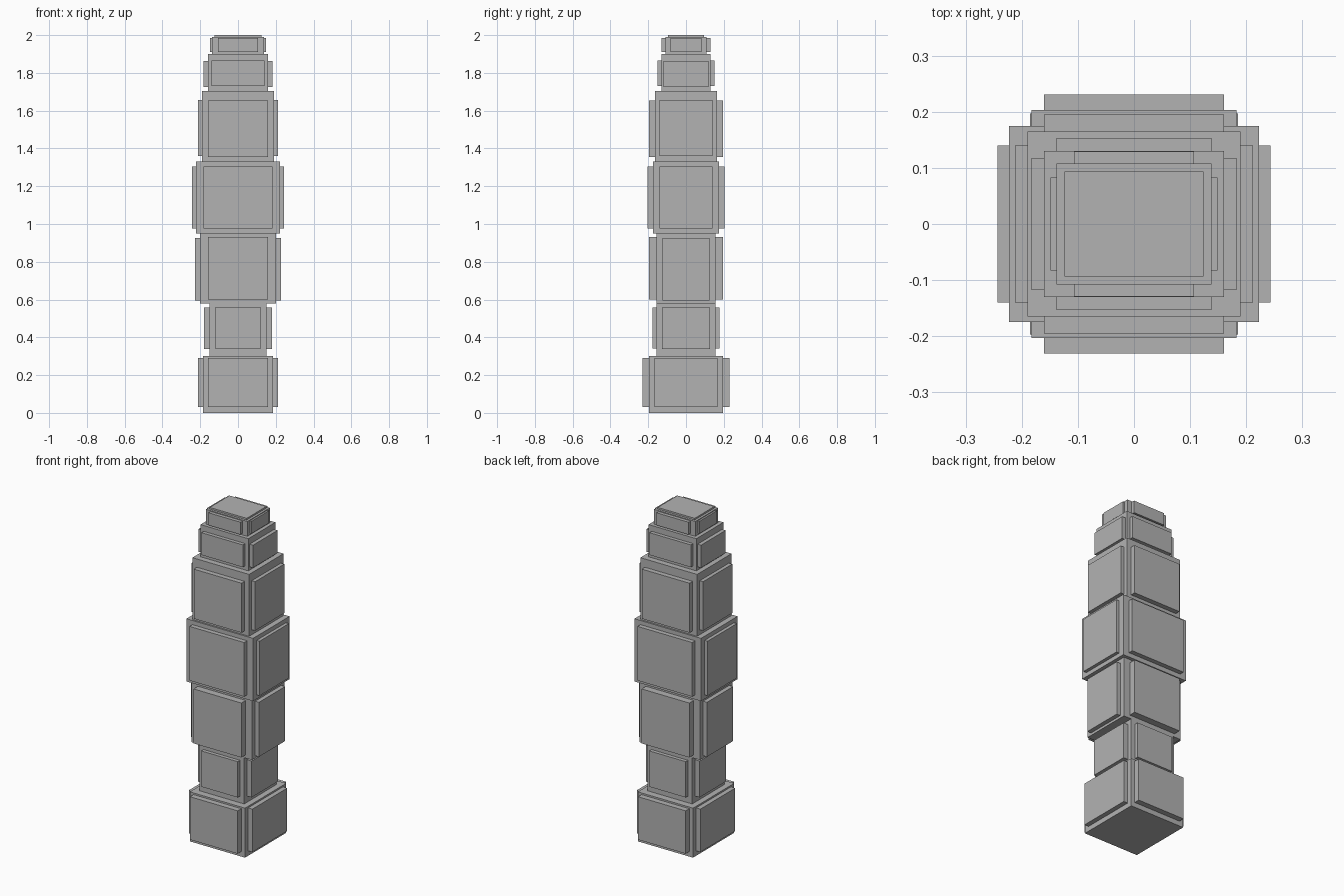
import bpy
import bmesh
from mathutils import Matrix, Vector

cube = bpy.data.objects.get("Cube")
if cube:
    bpy.data.objects.remove(cube, do_unlink=True)

stone = bpy.data.materials.new("stone_grey")
stone.use_nodes = True
GREY = (0.45, 0.45, 0.45, 1)
stone.diffuse_color = GREY
stone.node_tree.nodes["Principled BSDF"].inputs["Base Color"].default_value = GREY


def add_blocks(name, boxes):
    """One object made of boxes, each given by two opposite corners."""
    bm = bmesh.new()
    for low, high in boxes:
        low, high = Vector(low), Vector(high)
        place = Matrix.Translation((low + high) / 2) @ Matrix.Diagonal((high - low).to_4d())
        bmesh.ops.create_cube(bm, size=1, matrix=place)
    mesh = bpy.data.meshes.new(name)
    bm.to_mesh(mesh)
    bm.free()
    mesh.materials.append(stone)
    obj = bpy.data.objects.new(name, mesh)
    bpy.context.collection.objects.link(obj)
    return obj


# Each tier: name, core (half x, half y, bottom, top),
# front panel (half width, reach, bottom, top), side panel (same order)
TIERS = [
    ("base", (.185, .197, 0, .30), (.16, .231, .03, .29), (.167, .213, .03, .29)),
    ("neck", (.15, .155, .30, .58), (.122, .177, .34, .557), (.127, .18, .337, .557)),
    ("lower_body", (.202, .155, .58, .95), (.16, .197, .60, .93), (.125, .228, .595, .925)),
    ("middle_body", (.223, .175, .95, 1.33), (.183, .203, .977, 1.305), (.14, .243, .975, 1.305)),
    ("upper_body", (.19, .165, 1.33, 1.705), (.16, .195, 1.355, 1.655), (.14, .212, 1.36, 1.657)),
    ("shoulder", (.16, .13, 1.705, 1.90), (.139, .152, 1.73, 1.865), (.118, .183, 1.725, 1.862)),
    ("crown", (.138, .108, 1.90, 1.99), (.107, .129, 1.91, 1.985), (.083, .149, 1.91, 1.985)),
]
SINK = .01  # depth of the panels inside the core

for name, (hx, hy, z0, z1), (fw, fy, f0, f1), (sw, sx, s0, s1) in TIERS:
    add_blocks(name + "_core", [((-hx, -hy, z0), (hx, hy, z1))])
    # Raised panels on opposite faces
    add_blocks(name + "_front_back_panels", [
        ((-fw, -fy, f0), (fw, SINK - hy, f1)),
        ((-fw, hy - SINK, f0), (fw, fy, f1))])
    add_blocks(name + "_side_panels", [
        ((-sx, -sw, s0), (SINK - hx, sw, s1)),
        ((hx - SINK, -sw, s0), (sx, sw, s1))])

# Thin plate on the very top
add_blocks("top_plate", [((-.124, -.094, 1.98), (.124, .094, 2))])
